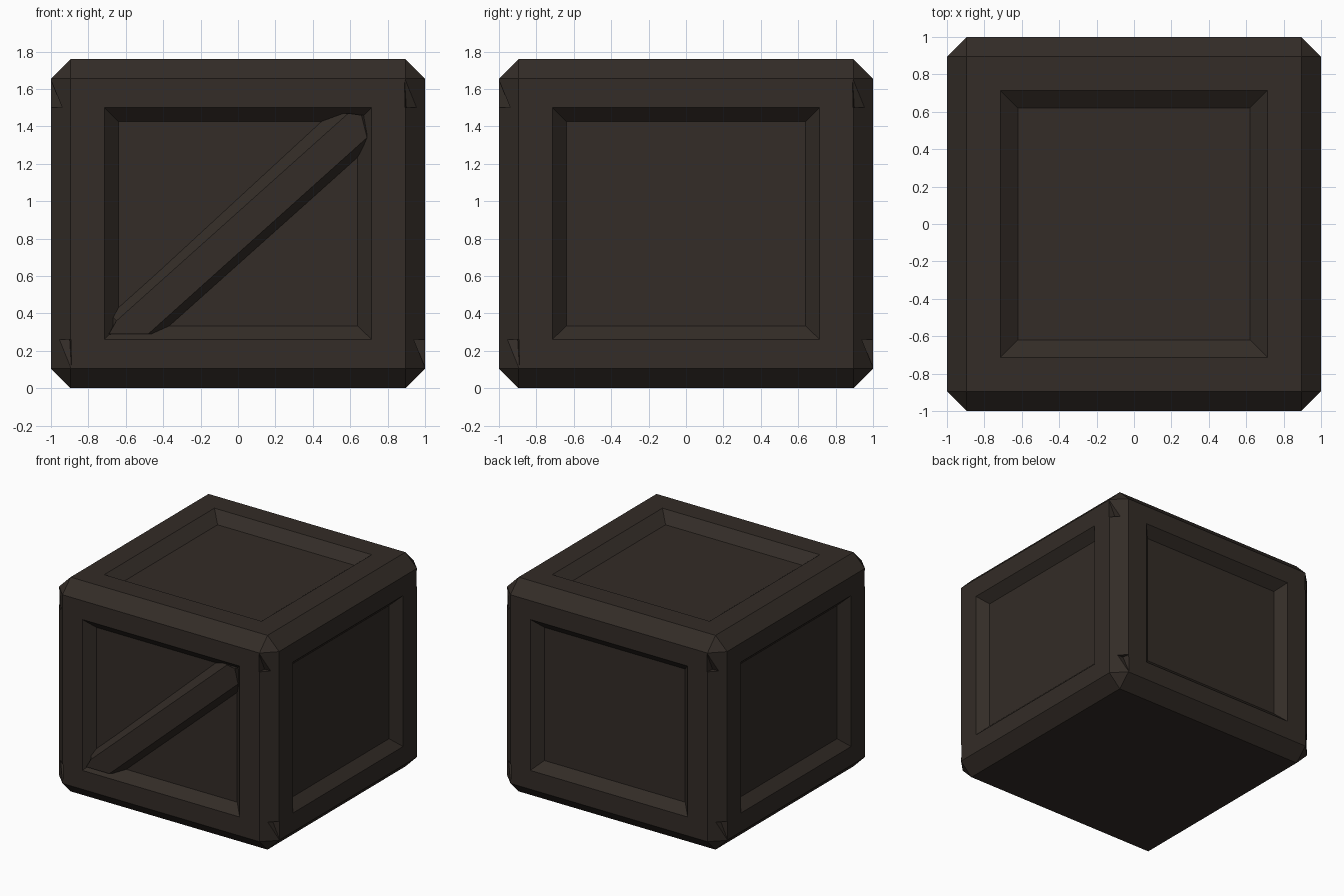
import bpy, bmesh
from mathutils import Matrix, Vector
from math import pi

if "Cube" in bpy.data.objects:
    bpy.data.objects.remove(bpy.data.objects["Cube"])

H = 1.76
MID = Vector((0, 0, H / 2))

wood = bpy.data.materials.new("dark_wood")
wood.diffuse_color = (0.033, 0.025, 0.020, 1)
wood.use_nodes = True
wood.node_tree.nodes["Principled BSDF"].inputs["Base Color"].default_value = wood.diffuse_color


def to_object(bm, name, material=wood):
    bmesh.ops.recalc_face_normals(bm, faces=bm.faces)
    mesh = bpy.data.meshes.new(name)
    bm.to_mesh(mesh)
    bm.free()
    obj = bpy.data.objects.new(name, mesh)
    bpy.context.collection.objects.link(obj)
    if material:
        mesh.materials.append(material)
    return obj


def resize_face(face, axis, half_xy, half_z, depth):
    """Move an inset face's corners to set half sizes and push it inwards."""
    n = face.normal.copy()
    for v in face.verts:
        for i in range(3):
            if i != axis:
                half = half_z if i == 2 else half_xy
                v.co[i] = MID[i] + (half if v.co[i] > MID[i] else -half)
        v.co -= n * depth


# Crate body: chamfered box with recessed panels on the sides and top
bm = bmesh.new()
bmesh.ops.create_cube(bm, size=1, matrix=Matrix.Translation(MID) @ Matrix.Diagonal((2, 2, H, 1)))
bmesh.ops.bevel(bm, geom=bm.edges[:], offset=0.105, segments=1, profile=0.5, affect='EDGES')
bm.normal_update()
panels = [f for f in bm.faces if max(abs(c) for c in f.normal) > 0.99 and f.normal.z > -0.5]
for f in panels:
    axis = max(range(3), key=lambda i: abs(f.normal[i]))
    n = f.normal.copy()
    inner = 0.62 if axis == 2 else 0.64
    bmesh.ops.inset_individual(bm, faces=[f], thickness=0.05)
    f.normal_update()
    resize_face(f, axis, 0.715, 0.62, 0)
    bmesh.ops.inset_individual(bm, faces=[f], thickness=0.05)
    f.normal_update()
    resize_face(f, axis, inner, 0.547, 0.075)
body = to_object(bm, "crate_body")

# Small notches where the corner posts meet the rails
notch = [(0.89, -1.005, 1.66), (0.89, -1.02, 1.5), (0.98, -0.94, 1.5), (0.90, -0.94, 1.5)]
flip = Matrix.Translation(MID) @ Matrix.Rotation(pi, 4, 'Y') @ Matrix.Translation(-MID)
bm = bmesh.new()
for k in range(4):
    for turn in (Matrix.Identity(4), flip):
        m = Matrix.Rotation(k * pi / 2, 4, 'Z') @ turn
        a, b, c, d = [bm.verts.new(m @ Vector(p)) for p in notch]
        for tri in ((a, b, c), (a, c, d), (a, d, b), (b, d, c)):
            bm.faces.new(tri)
cutter = to_object(bm, "notch_cutter", None)
cutter.hide_render = True
cutter.hide_set(True)
cut = body.modifiers.new("corner_notches", 'BOOLEAN')
cut.operation = 'DIFFERENCE'
cut.solver = 'EXACT'
cut.object = cutter

# Diagonal brace across the front panel, with sloping sides
front = [(-0.69, 0.29), (-0.48, 0.29), (0.69, 1.34), (0.66, 1.46), (0.59, 1.47), (-0.65, 0.36)]
base = [(-0.70, 0.28), (-0.40, 0.29), (0.64, 1.22), (0.69, 1.46), (0.46, 1.46), (-0.69, 0.40)]
bm = bmesh.new()
top = [bm.verts.new((x, -0.985, z)) for x, z in front]
low = [bm.verts.new((x, -0.91, z)) for x, z in base]
bm.faces.new(top)
bm.faces.new(low[::-1])
for i in range(6):
    j = (i + 1) % 6
    bm.faces.new((top[i], low[i], low[j], top[j]))
to_object(bm, "diagonal_brace")
